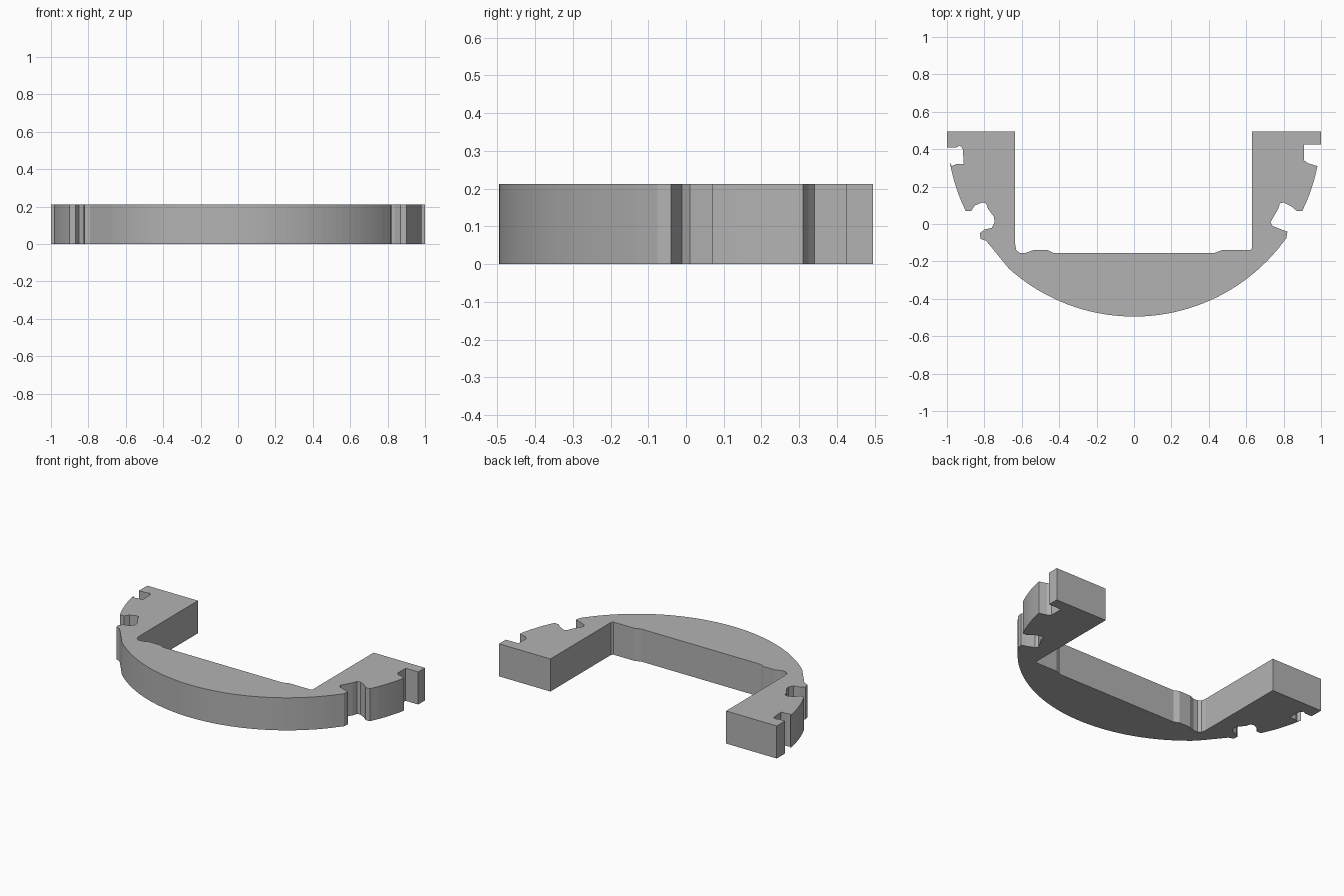
import bpy
import bmesh
from math import asin, cos, sin

default_cube = bpy.data.objects.get("Cube")
if default_cube:
    bpy.data.objects.remove(default_cube, do_unlink=True)

HEIGHT = 0.212
RADIUS = 1.0
CENTRE_Y = 0.505


def rim(start, end, count):
    """Points on the round outer rim, by angle from the foremost point."""
    angles = [start + (end - start) * i / (count - 1) for i in range(count)]
    return [(RADIUS * sin(a), CENTRE_Y - RADIUS * cos(a)) for a in angles]


def rim_angle(x):
    return asin(x / RADIUS)


def make_material(name, colour):
    material = bpy.data.materials.new(name)
    material.use_nodes = True
    material.diffuse_color = colour
    shader = material.node_tree.nodes["Principled BSDF"]
    shader.inputs["Base Color"].default_value = colour
    return material


def extrude_outline(name, outline, height, material):
    """Upright solid with the given plan outline."""
    bm = bmesh.new()
    base = bm.faces.new([bm.verts.new((x, y, 0)) for x, y in outline])
    result = bmesh.ops.extrude_face_region(bm, geom=[base], use_keep_orig=True)
    top = [v for v in result["geom"] if isinstance(v, bmesh.types.BMVert)]
    bmesh.ops.translate(bm, verts=top, vec=(0, 0, height))
    bmesh.ops.recalc_face_normals(bm, faces=bm.faces)
    mesh = bpy.data.meshes.new(name)
    bm.to_mesh(mesh)
    bm.free()
    mesh.materials.append(material)
    body = bpy.data.objects.new(name, mesh)
    bpy.context.collection.objects.link(body)
    return body


# Inner edge of the opening, from the left arm to the right arm
inner_edge = [
    (0.63, 0.495), (0.63, -0.13), (0.62, -0.14), (0.47, -0.14), (0.43, -0.155),
    (-0.43, -0.155), (-0.46, -0.14), (-0.54, -0.14), (-0.58, -0.155),
    (-0.61, -0.155), (-0.63, -0.14), (-0.635, -0.11), (-0.635, 0.495),
]

# Rear notch under each arm tip
right_rear_notch = [
    (-1, 0.495), (-1, 0.41), (-0.95, 0.41), (-0.93, 0.42), (-0.915, 0.4),
    (-0.91, 0.32), (-0.95, 0.32), (-0.975, 0.31),
]
left_rear_notch = [
    (0.98, 0.31), (0.93, 0.325), (0.91, 0.34), (0.91, 0.425), (1, 0.425), (1, 0.495),
]

# Rounded side notch where each arm meets the curved bar
right_side_notch = [
    (-0.9, 0.07), (-0.87, 0.07), (-0.85, 0.1), (-0.81, 0.115), (-0.79, 0.11),
    (-0.78, 0.08), (-0.75, 0.04), (-0.745, 0.01), (-0.76, -0.02),
    (-0.8, -0.03), (-0.825, -0.05), (-0.82, -0.08), (-0.79, -0.09),
]
left_side_notch = [
    (0.78, -0.12), (0.815, -0.075), (0.82, -0.04), (0.79, -0.03), (0.74, -0.01),
    (0.73, 0.01), (0.77, 0.08), (0.78, 0.11), (0.8, 0.115), (0.84, 0.095),
    (0.87, 0.07), (0.9, 0.07),
]

# Curved outer rim between the notches
right_cheek = rim(rim_angle(-0.985), rim_angle(-0.925), 6)
front_bow = rim(rim_angle(-0.67), rim_angle(0.77), 40)
left_cheek = rim(rim_angle(0.925), rim_angle(0.98), 6)

outline = (inner_edge + right_rear_notch + right_cheek + right_side_notch
           + front_bow + left_side_notch + left_cheek + left_rear_notch)

grey = make_material("plain grey", (0.45, 0.45, 0.45, 1))
extrude_outline("curved_bracket", outline, HEIGHT, grey)
